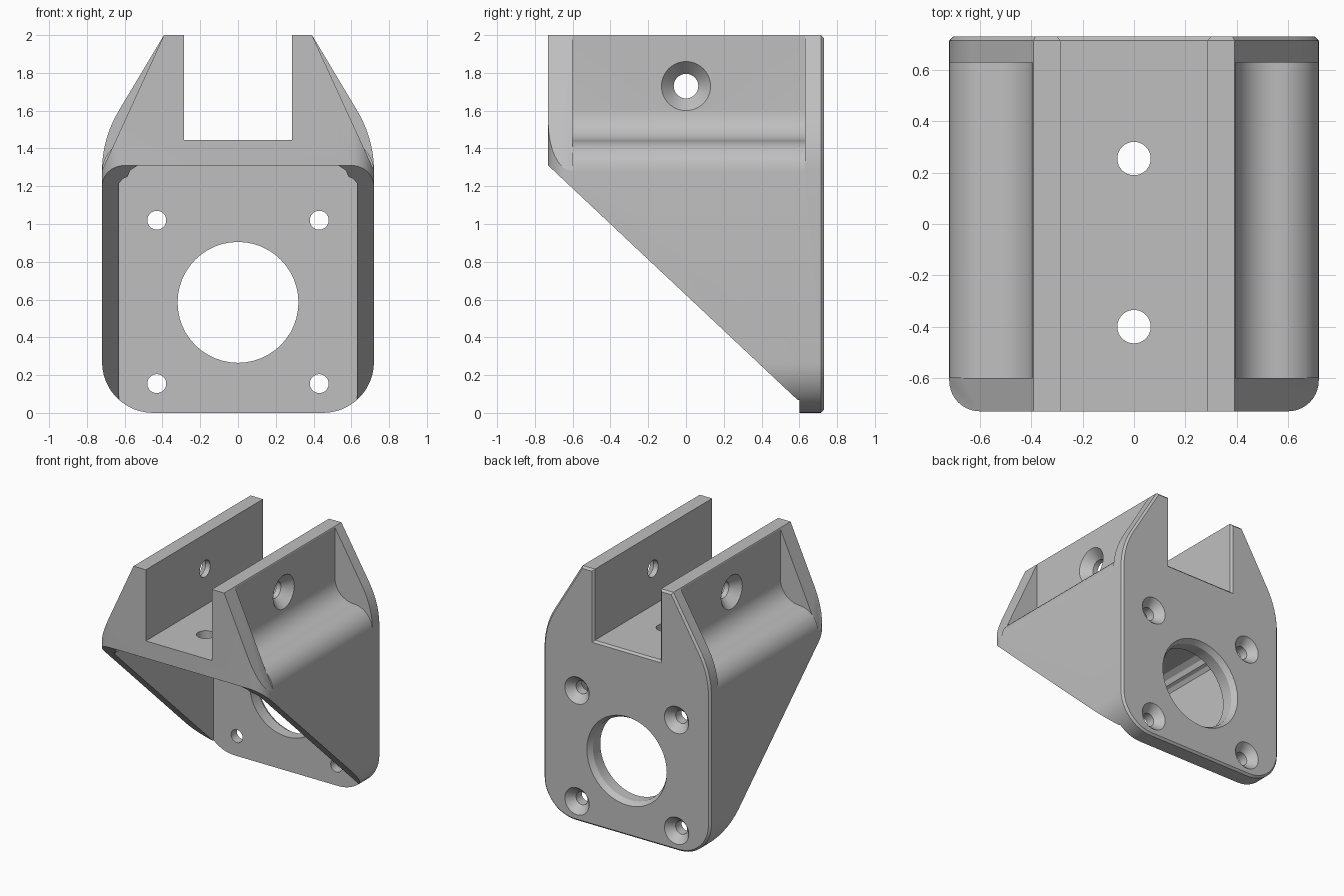
import bpy, bmesh, math
from mathutils import Vector

if "Cube" in bpy.data.objects:
    bpy.data.objects.remove(bpy.data.objects["Cube"], do_unlink=True)

grey = bpy.data.materials.new("plain grey")
grey.use_nodes = True
GREY = (0.52, 0.52, 0.52, 1)
grey.diffuse_color = GREY
grey.node_tree.nodes["Principled BSDF"].inputs["Base Color"].default_value = GREY


def arc(cx, cy, r, start, end, steps=10):
    angles = [math.radians(start + (end - start) * i / steps) for i in range(steps + 1)]
    return [(cx + r * math.cos(a), cy + r * math.sin(a)) for a in angles]


def place(axis, u, v, t):
    return Vector({"X": (t, u, v), "Y": (u, t, v), "Z": (u, v, t)}[axis])


def finish(name, bm):
    bmesh.ops.recalc_face_normals(bm, faces=bm.faces)
    mesh = bpy.data.meshes.new(name)
    bm.to_mesh(mesh)
    bm.free()
    mesh.materials.append(grey)
    obj = bpy.data.objects.new(name, mesh)
    bpy.context.collection.objects.link(obj)
    return obj


def loft(name, axis, rings, chamfer=0):
    """Join rings, each a (list of points, position along axis), into a solid."""
    bm = bmesh.new()
    loops = [[bm.verts.new(place(axis, u, v, t)) for u, v in pts] for pts, t in rings]
    bm.faces.new(loops[0])
    cap = bm.faces.new(loops[-1])
    for a, b in zip(loops, loops[1:]):
        for i in range(len(a)):
            j = (i + 1) % len(a)
            bm.faces.new((a[i], a[j], b[j], b[i]))
    bmesh.ops.recalc_face_normals(bm, faces=bm.faces)
    if chamfer:
        bmesh.ops.bevel(bm, geom=list(cap.edges), offset=chamfer, segments=1,
                        affect="EDGES", clamp_overlap=False)
    return finish(name, bm)


def prism(name, axis, pts, low, high, chamfer=0):
    return loft(name, axis, [(pts, low), (pts, high)], chamfer)


def drill(name, axis, u, v, profile):
    """Round cutter from (radius, position) pairs."""
    return loft(name, axis, [(arc(u, v, r, 0, 352.5, 47), t) for r, t in profile])


def mirrored(pts, side):
    return [(side * x, y) for x, y in pts]


# Full-depth body with slot, sloping shoulders and rounded lower corners
half = [(0.285, 1.445), (0.285, 2), (0.392, 2)]
half += arc(0.1, 1.28, 0.62, 31, 0, 12) + arc(0.45, 0.27, 0.27, 0, -90, 12)
body = prism("motor_bracket", "Y", half + mirrored(half, -1)[::-1], -0.73, 0.73, 0.015)

cutters = []

# Hollow underneath, with stepped fillets in the upper corners
inner = [(0.63, -0.1), (0.63, 1.215), (0.61, 1.24), (0.585, 1.25), (0.57, 1.285), (0.53, 1.31)]
cutters.append(prism("cavity_cutter", "Y", inner + mirrored(inner, -1)[::-1], -0.9, 0.6))

# Diagonal lower edge of the side walls
cutters.append(prism("slope_cutter", "X",
                     [(-0.9, 1.47), (0.6, 0.06), (0.6, -0.1), (-0.9, -0.1)], -1, 1))

# Side pockets, straight front gussets and rounded front corners
pocket = [(0.395, 2.1)] + arc(0.558, 1.603, 0.163, 180, 270)
pocket += arc(0.558, 1.278, 0.162, 90, 0)[1:] + [(0.9, 1.278), (0.9, 2.1)]
gusset = [(0.346, 2.1), (0.72, 1.284), (0.9, 1.284), (0.9, 2.1)]
corner = arc(0.6, -0.61, 0.12, -90, 0) + [(0.8, -0.61), (0.8, -0.8), (0.6, -0.8)]
for side in (1, -1):
    cutters.append(prism("pocket_cutter", "Y", mirrored(pocket, side), -0.6, 0.63))
    cutters.append(prism("gusset_cutter", "Y", mirrored(gusset, side), -0.9, -0.6))
    cutters.append(prism("corner_cutter", "Z", mirrored(corner, side), 0.9, 2.1))
    # Countersunk hole through each upright
    cutters.append(drill("upright_hole_cutter", "X", 0, 1.73,
                         [(0.065, side * 0.2), (0.065, side * 0.325),
                          (0.13, side * 0.395), (0.13, side * 0.5)]))
    # Countersunk mounting holes in the back plate
    for z in (0.155, 1.02):
        cutters.append(drill("mount_hole_cutter", "Y", side * 0.43, z,
                             [(0.05, 0.5), (0.05, 0.67), (0.105, 0.73), (0.105, 0.8)]))

# Large chamfered bore in the back plate
cutters.append(drill("bore_cutter", "Y", 0, 0.585,
                     [(0.32, 0.5), (0.32, 0.69), (0.345, 0.73), (0.345, 0.8)]))

# Floor holes, countersunk from below
for y in (0.255, -0.4):
    cutters.append(drill("floor_hole_cutter", "Z", 0, y,
                         [(0.13, 1.2), (0.13, 1.31), (0.065, 1.375), (0.065, 1.6)]))

# Carve the body and discard the cutters
bpy.ops.object.select_all(action="DESELECT")
bpy.context.view_layer.objects.active = body
body.select_set(True)
for cutter in cutters:
    cutter.hide_render = True
    mod = body.modifiers.new(cutter.name, "BOOLEAN")
    mod.operation = "DIFFERENCE"
    mod.solver = "EXACT"
    mod.object = cutter
    bpy.ops.object.modifier_apply(modifier=mod.name)
    bpy.data.objects.remove(cutter, do_unlink=True)

bpy.ops.object.shade_smooth_by_angle(angle=math.radians(25))
